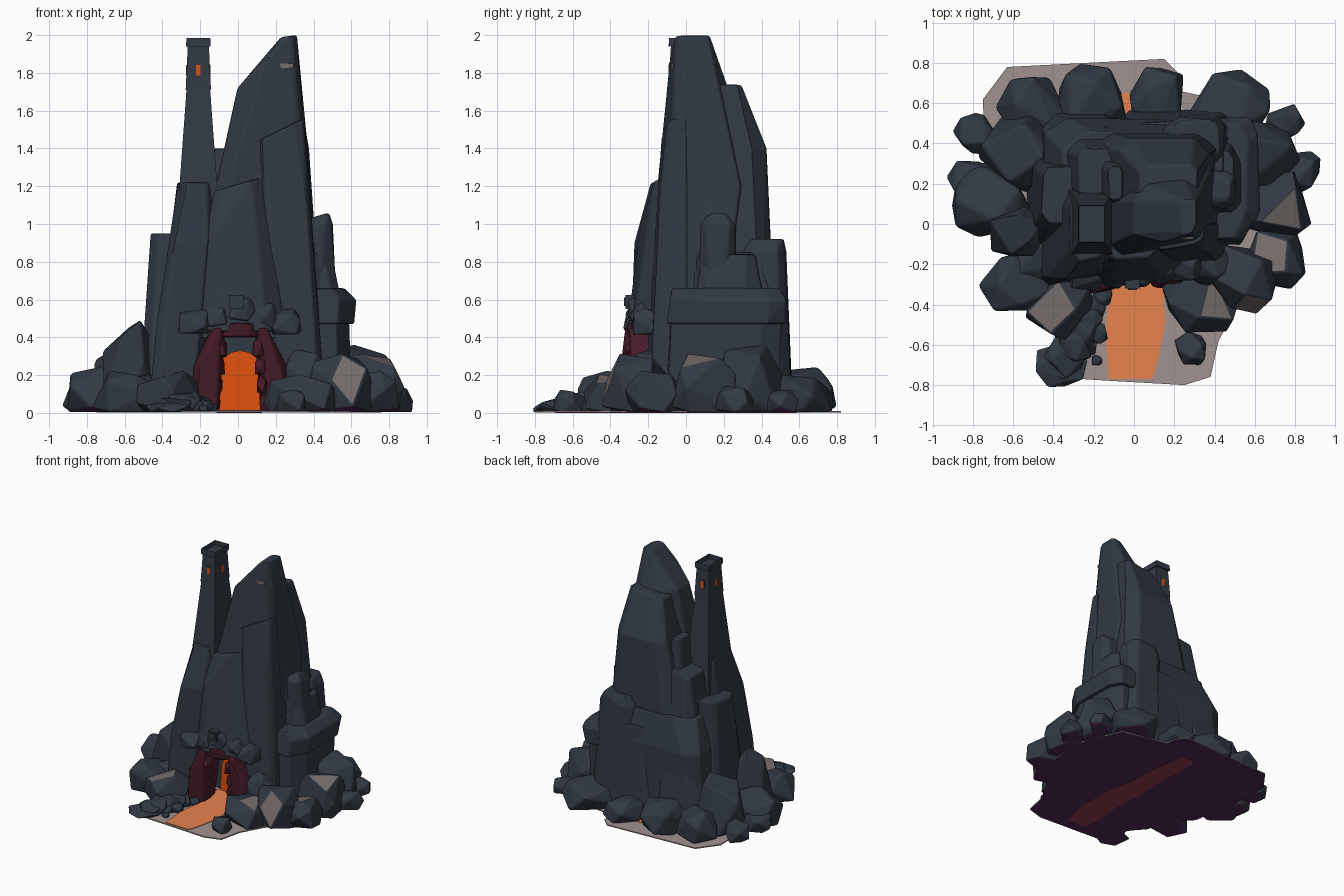
import bpy, bmesh, math, random
from mathutils import Matrix, Vector

random.seed(7)
if "Cube" in bpy.data.objects:
    bpy.data.objects.remove(bpy.data.objects["Cube"], do_unlink=True)


def material(name, red, green, blue):
    m = bpy.data.materials.new(name)
    m.use_nodes = True
    m.diffuse_color = (red, green, blue, 1)
    m.node_tree.nodes["Principled BSDF"].inputs["Base Color"].default_value = (red, green, blue, 1)
    return m


SLATE = material("slate", .031, .041, .056)
ASH = material("ash_grey", .18, .155, .148)
GROUND = material("pale_ground", .35, .29, .28)
LAVA = material("lava", .85, .24, .08)
GLOW = material("glowing_orange", .76, .085, .004)
PLUM = material("scorched_plum", .062, .011, .02)
UNDER = material("dark_purple", .085, .024, .1)
STAIN = material("dull_red", .29, .042, .08)


def finish(name, bm, mats, bevel=0.0):
    bmesh.ops.recalc_face_normals(bm, faces=bm.faces)
    mesh = bpy.data.meshes.new(name)
    bm.to_mesh(mesh)
    bm.free()
    for m in mats:
        mesh.materials.append(m)
    ob = bpy.data.objects.new(name, mesh)
    bpy.context.scene.collection.objects.link(ob)
    if bevel:
        mod = ob.modifiers.new("worn_edges", 'BEVEL')
        mod.width, mod.segments = bevel, 2
        mod.limit_method, mod.angle_limit = 'ANGLE', math.radians(22)
    return ob


def hull(points):
    bm = bmesh.new()
    for p in points:
        bm.verts.new(p)
    out = bmesh.ops.convex_hull(bm, input=bm.verts)
    inner = [g for g in out["geom_interior"] if isinstance(g, bmesh.types.BMVert)]
    bmesh.ops.delete(bm, geom=inner, context='VERTS')
    bmesh.ops.dissolve_limit(bm, angle_limit=math.radians(10), verts=bm.verts, edges=bm.edges)
    bmesh.ops.recalc_face_normals(bm, faces=bm.faces)
    bm.normal_update()
    return bm


def crag(name, *rings, shear=0.0, tilt=0.0, rough=.008, mat=SLATE):
    """Chipped block through rings of (z, left, right, front, back)."""
    points = []
    for ring in rings:
        z, left, right, front, back = ring
        for sx in (0, 1):
            for sy in (0, 1):
                cut = random.uniform(.1, .25)
                for ix, iy in ((cut, 0), (0, cut)):
                    x = left + (right - left) * abs(sx - ix)
                    y = front + (back - front) * abs(sy - iy) + shear * x
                    drop = tilt * (right - x) if ring is rings[-1] else 0
                    points.append((x + random.uniform(-rough, rough),
                                   y + random.uniform(-rough, rough), z - drop))
    return finish(name, hull(points), [mat], .012)


def boulder(name, x, y, length, width, height, turn=0.0, patch=False, base=.004, mat=SLATE):
    """Angular flat-bottomed stone, fitted to its half sizes and height, then turned."""
    count, spin = 14, random.uniform(0, math.tau)
    points = []
    for k in range(count):
        c = 1 - (k + k + 1) / count
        s = math.sqrt(1 - c * c)
        a = k * 2.4 + spin + random.uniform(-.4, .4)
        p = [math.copysign(abs(v) ** .75, v) for v in (s * math.cos(a), s * math.sin(a), c)]
        p[2] = max(p[2], -.45)
        points.append(p)
    limits = ((-length, length), (-width, width), (base, base + height))
    fitted = []
    for values, (low, high) in zip(zip(*points), limits):
        a, b = min(values), max(values)
        fitted.append([low + (v - a) / (b - a) * (high - low) for v in values])
    place = Matrix.Translation((x, y, 0)) @ Matrix.Rotation(turn, 4, 'Z')
    bm = hull([place @ Vector(p) for p in zip(*fitted)])
    for f in bm.faces:
        if base < .01 and f.normal.z < -.9:
            f.material_index = 2
    if patch:
        aim = Vector((x, y, 0)).normalized() * .35 + Vector((0, -.2, .85))
        face = max(bm.faces, key=lambda f: f.normal.dot(aim) * f.calc_area())
        bmesh.ops.inset_individual(bm, faces=[face], thickness=min(length, width) * .08)
        face.material_index = 1
    return finish(name, bm, [mat, ASH, UNDER], min(length, width, height) * .08)


def plate(name, outline, place, push, mats):
    """Thin sheet set in space by a rule; a second colour goes underneath."""
    bm = bmesh.new()
    face = bm.faces.new([bm.verts.new(place(u, v)) for u, v in outline])
    out = bmesh.ops.extrude_face_region(bm, geom=[face])
    moved = [g for g in out["geom"] if isinstance(g, bmesh.types.BMVert)]
    bmesh.ops.translate(bm, vec=push, verts=moved)
    bmesh.ops.recalc_face_normals(bm, faces=bm.faces)
    bm.normal_update()
    for f in bm.faces:
        f.material_index = int(len(mats) > 1 and f.normal.z < -.5)
    return finish(name, bm, mats)


def box(name, x, y, z, sx, sy, sz, mat):
    corners = [(x + i * sx, y + j * sy, z + k * sz) for i in (-1, 1) for j in (-1, 1) for k in (-1, 1)]
    return finish(name, hull(corners), [mat])


def river(width):
    """Wavy band running from the front edge to the back, narrow at its mouth."""
    sides = []
    for s in (-1, 1):
        side = []
        for i in range(21):
            t = i / 20
            mouth = max(0, 1 - 5 * t)
            half = width * (1 - .5 * t - .35 * mouth) * (1 + .08 * math.sin(17 * t + s))
            side.append((.035 - .08 * t - .06 * mouth + s * half, -.77 + 1.42 * t))
        sides.append(side)
    return sides[0] + sides[1][::-1]


# Ground with lava running through the cave
plate("ground", [(-.42, -.76), (-.1, -.78), (.25, -.8), (.38, -.76), (.42, -.58), (.52, -.4), (.7, -.2),
                 (.76, .2), (.6, .58), (.23, .66), (.22, .75), (.15, .82), (-.63, .78), (-.75, .62),
                 (-.74, .2), (-.6, -.15), (-.5, -.35), (-.38, -.55)],
      lambda u, v: (u, v, .002), (0, 0, .009), [GROUND, UNDER])
plate("cave_floor", [(-.24, -.33), (.27, -.31), (.2, -.06), (-.2, -.06)],
      lambda u, v: (u, v, .0105), (0, 0, .002), [UNDER])
plate("lava_river", river(.165), lambda u, v: (u, v, .012), (0, 0, .004), [LAVA])
plate("underside_stain", river(.13), lambda u, v: (u, v * .9, 0), (0, 0, .002), [STAIN])

# Core and spire
crag("core", (.004, -.46, .48, -.03, .52), (.6, -.44, .48, -.03, .52), (.85, -.36, .44, -.03, .46))
crag("rear_spire", (.3, -.34, .46, 0, .47), (1.4, -.07, .37, 0, .42), (1.74, .03, .31, .04, .29), tilt=.15)
crag("main_peak", (.45, -.28, .43, -.19, .22), (1.2, -.13, .39, -.15, .26), (1.72, 0, .325, -.11, .18),
     (1.86, .13, .315, -.11, .1), (2, .23, .305, -.1, .08), shear=.17, tilt=.15)
crag("saddle_rock", (.9, -.2, 0, .08, .35), (1.4, -.13, -.05, .12, .28))
box("peak_ash_patch", .255, -.07, 1.838, .04, .0045, .013, ASH)

# Cliff slabs on the front
crag("front_centre_slab", (.43, -.2, .25, -.3, 0), (.95, -.18, .2, -.24, 0),
     (1.25, -.12, .13, -.17, 0), shear=.1, tilt=.3)
crag("front_right_slab", (.004, .2, .46, -.26, -.05), (1.1, .17, .4, -.2, -.05),
     (1.56, .12, .35, -.155, -.05), shear=.17, tilt=.5)
crag("front_left_buttress", (.004, -.47, -.19, -.24, .2), (.45, -.43, -.16, -.23, .2),
     (.9, -.37, -.13, -.21, .2), (1.22, -.315, -.12, -.14, .18), shear=.17)

# Stepped ledges around the sides and back
crag("left_ledge", (.004, -.53, -.28, -.12, .35), (.68, -.49, -.28, -.05, .32), (.95, -.455, -.28, 0, .28))
crag("left_rear_step", (.4, -.4, -.08, .1, .48), (1.2, -.27, -.04, .14, .37), tilt=.2)
crag("rear_left_slab", (.004, -.52, -.05, .15, .56), (.8, -.36, -.1, .15, .49), tilt=.4)
crag("rear_middle_slab", (.004, -.08, .3, .2, .56), (.72, 0, .28, .2, .51))
crag("rear_right_block", (.004, .2, .5, .3, .56), (.85, .15, .45, .3, .535), (.92, .18, .42, .33, .51))
crag("right_base", (.004, .3, .6, -.1, .5), (.5, .3, .58, -.08, .5))
crag("right_belt", (.47, .28, .61, -.1, .53), (.6, .28, .62, -.09, .53), (.66, .28, .56, -.07, .5))
crag("right_upper_block", (.62, .28, .54, .06, .4), (.84, .28, .5, .08, .37))
crag("right_cap_block", (.75, .28, .51, .07, .27), (1, .28, .5, .08, .26), (1.06, .3, .485, .11, .22), tilt=.5)

# Square chimney tower with hollow cap and lit windows
TOWER_X = -.21


def frustum(name, *rings, hollow=False):
    bm = bmesh.new()
    loops = []
    for z, w, d in rings:
        loops.append([bm.verts.new((TOWER_X + i * w, j * d, z)) for i, j in ((-1, -1), (1, -1), (1, 1), (-1, 1))])
    for a, b in zip(loops, loops[1:]):
        for i in range(4):
            bm.faces.new((a[i], a[i - 1], b[i - 1], b[i]))
    bm.faces.new(loops[0])
    top = bm.faces.new(loops[-1])
    if hollow:
        bmesh.ops.inset_individual(bm, faces=[top], thickness=.022)
        bmesh.ops.translate(bm, vec=(0, 0, -.04), verts=top.verts)
    return finish(name, bm, [SLATE])


frustum("tower_shaft", (.7, .13, .19), (1.2, .1, .15), (1.72, .062, .09))
frustum("tower_lantern", (1.71, .067, .094), (1.94, .056, .08))
frustum("tower_cap", (1.94, .065, .092), (1.985, .063, .09), hollow=True)
for side, face, flank in ((-1, "front", "right"), (1, "back", "left")):
    box(face + "_window_frame", TOWER_X, side * .087, 1.815, .02, .003, .038, SLATE)
    box(face + "_window", TOWER_X, side * .087, 1.815, .012, .0045, .028, GLOW)
    box(flank + "_window", TOWER_X + side * .0615, 0, 1.815, .003, .016, .028, GLOW)

# Cave mouth: glowing back, scorched jambs with jagged edges, slate stones over the arch
arch = [(.01 + .12 * math.cos(a), .21 + .12 * math.sin(a)) for a in (math.pi * i / 8 for i in range(9))]
plate("cave_glow", arch + [(-.12, .012), (.14, .012)], lambda u, v: (u, -.06, v), (0, .008, 0), [GLOW])
box("cave_roof", .01, -.1, .45, .2, .1, .05, SLATE)
for side, label in ((-1, "right"), (1, "left")):
    rings = []
    for z, outer, inner, front in ((.012, .26, .115, -.31), (.25, .245, .115, -.32), (.45, .15, .08, -.31)):
        edges = sorted((.01 + side * outer, .01 + side * inner))
        rings.append((z, *edges, front, -.08))
    crag(label + "_cave_jamb", *rings, shear=.1, mat=PLUM)
    for k in range(4):
        boulder(f"{label}_jagged_stone_{k}", .01 + side * (.135 - .012 * k), -.25, .032, .07, .1,
                base=.012 + .095 * k, mat=PLUM)
crag("cave_arch_top", (.4, -.1, .12, -.31, -.1), (.475, -.07, .09, -.312, -.1), mat=PLUM)
for k in range(5):
    x = .12 * (k - 2) + .01
    boulder(f"lintel_stone_{k}", x, -.22 + .1 * x, .085, .09, .14, base=.49 - abs(x) * .3)
box("niche_frame", -.008, -.28, .588, .037, .04, .037, SLATE)
box("niche_rim", -.008, -.285, .588, .023, .042, .023, SLATE)

# Fallen boulders pointing outward: x, y, size, height
PLAIN = [(.82, .26, .11, .14), (.74, .5, .09, .12), (.48, .57, .18, .2), (.62, .34, .17, .36),
         (.11, .62, .14, .17), (-.23, .61, .17, .24), (-.5, .58, .16, .22), (-.54, .36, .18, .42),
         (-.78, .45, .1, .14), (-.82, .22, .1, .15), (-.7, .1, .18, .25), (-.57, -.04, .13, .49),
         (-.59, -.3, .15, .22), (.29, -.62, .08, .12), (.36, -.17, .13, .34), (-.48, -.18, .14, .2)]
ASHEN = [(.34, -.37, .18, .2), (.53, -.26, .17, .31), (.71, -.17, .14, .22), (.68, .08, .17, .31),
         (-.36, -.4, .15, .22)]
for label, rocks in (("boulder", PLAIN), ("ashen_boulder", ASHEN)):
    for n, (x, y, r, h) in enumerate(rocks):
        boulder(f"{label}_{n}", x, y, r * 1.12, r * random.uniform(.92, 1.05), h,
                turn=math.atan2(y, x), patch=rocks is ASHEN)

# Rubble spilling from the front right corner toward the cave
for n in range(7):
    t = n / 6
    r = .13 - .08 * t
    boulder(f"rubble_{n}", -.36 + .2 * t, -.7 + .34 * t, r, r * .85, .05 + .06 * math.sin(math.pi * t), turn=n)
for n in range(10):
    r = random.uniform(.025, .06)
    boulder(f"pebble_{n}", random.uniform(-.36, -.17), random.uniform(-.74, -.45), r, r, r * 1.2, base=.011)
